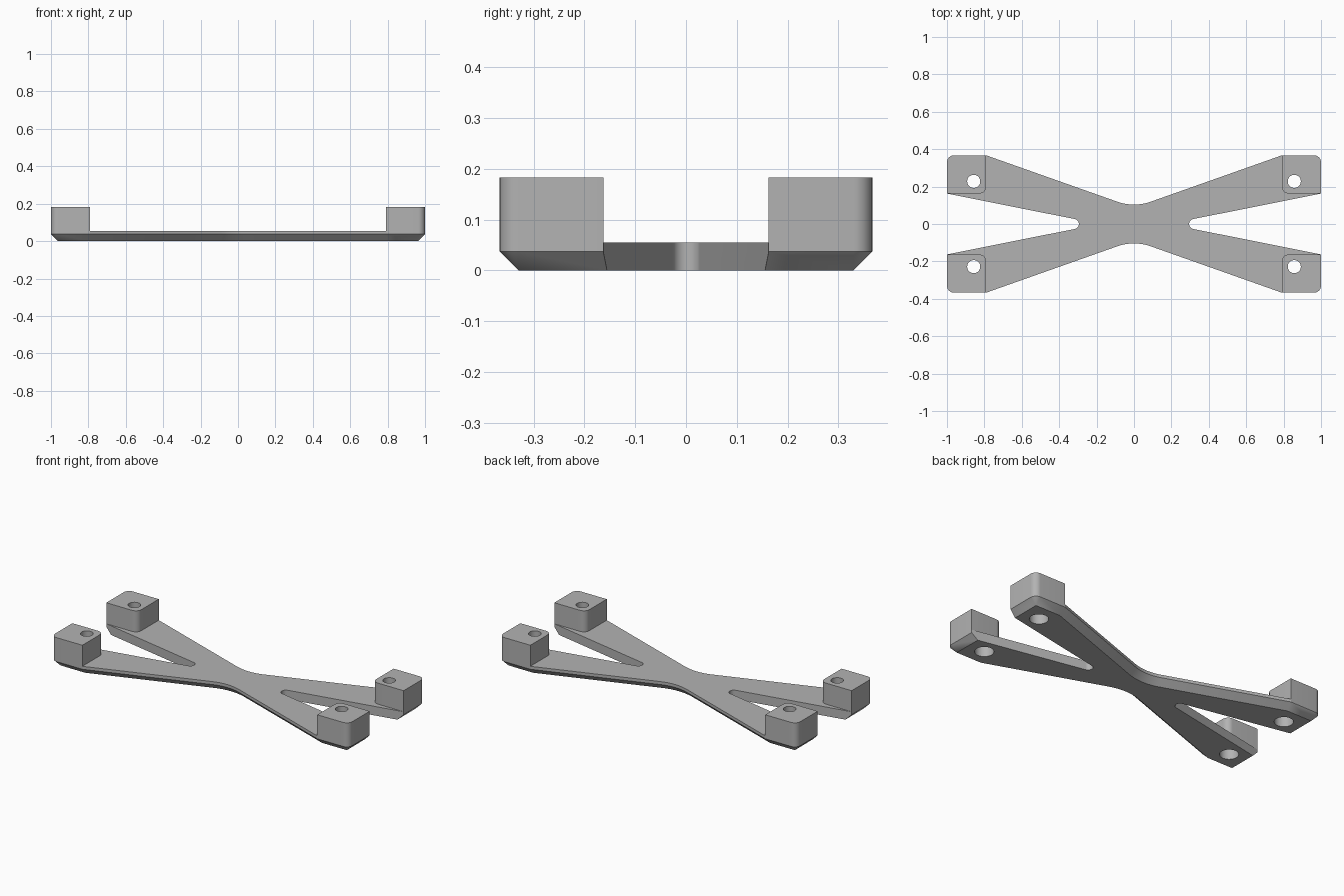
import bpy, bmesh
from math import sin, cos, tan, atan2, pi, radians

cube = bpy.data.objects.get("Cube")
if cube:
    bpy.data.objects.remove(cube)

HALF_Y, PLATE, CHAMFER, TOP = 0.367, 0.055, 0.037, 0.183
INNER_X, INNER_Y, CORNER = 0.79, 0.163, 0.037
HOLE = (0.857, 0.228)
WAIST, WAIST_R, WAIST_X = 0.104, 0.27, 0.09
SLOT_X, SLOT_R = 0.295, 0.027

grey = bpy.data.materials.new("grey plastic")
grey.use_nodes = True
grey.diffuse_color = (0.45, 0.45, 0.45, 1)
grey.node_tree.nodes["Principled BSDF"].inputs["Base Color"].default_value = grey.diffuse_color


def arc(cx, cy, r, start, end, steps):
    angles = [start + (end - start) * i / steps for i in range(steps + 1)]
    return [(cx + r * cos(a), cy + r * sin(a)) for a in angles]


def loft(name, loops):
    """Stack equal outlines given as (points, z) and cap both ends."""
    bm = bmesh.new()
    rings = [[bm.verts.new((x, y, z)) for x, y in pts] for pts, z in loops]
    n = len(rings[0])
    for low, high in zip(rings, rings[1:]):
        for i in range(n):
            j = (i + 1) % n
            bm.faces.new((low[i], low[j], high[j], high[i]))
    bm.faces.new(rings[0])
    bm.faces.new(rings[-1])
    bmesh.ops.remove_doubles(bm, verts=bm.verts, dist=1e-5)
    bmesh.ops.recalc_face_normals(bm, faces=bm.faces)
    mesh = bpy.data.meshes.new(name)
    bm.to_mesh(mesh)
    bm.free()
    obj = bpy.data.objects.new(name, mesh)
    bpy.context.collection.objects.link(obj)
    mesh.materials.append(grey)
    return obj


def plate_outline(inset):
    """Cross outline; only the outer edges and arm ends move in by inset."""
    slope = atan2(HALF_Y - WAIST - WAIST_R * (1 - cos(radians(19.3))), INNER_X - WAIST_X)
    r = WAIST_R + inset
    pts = arc(0, WAIST + WAIST_R, r, -pi / 2, -pi / 2 + slope, 6)
    pts.append((INNER_X + inset * tan(slope / 2), HALF_Y - inset))
    pts += arc(1 - CORNER, HALF_Y - CORNER, CORNER - inset, pi / 2, 0, 8)
    lean = radians(11.2)
    pts.append((1 - inset, INNER_Y - inset * tan(lean)))
    pts += arc(SLOT_X + SLOT_R, 0, SLOT_R, pi / 2 + lean, pi, 8)
    # mirror the quarter around both axes, dropping shared points
    half = pts + [(x, -y) for x, y in reversed(pts[:-1])]
    return half + [(-x, y) for x, y in reversed(half[1:-1])]


def drill(obj, spots):
    """Cut a through hole with a wider recess from below at each spot."""
    for x, y in spots:
        for r, low, high in ((0.035, -0.1, 0.3), (0.052, -0.1, 0.1)):
            cutter = loft("hole_cutter", [(arc(x, y, r, 0, 2 * pi * 31 / 32, 31), z)
                                          for z in (low, high)])
            cutter.hide_render = True
            mod = obj.modifiers.new("hole", 'BOOLEAN')
            mod.operation, mod.solver, mod.object = 'DIFFERENCE', 'EXACT', cutter
            bpy.context.view_layer.objects.active = obj
            bpy.ops.object.modifier_apply(modifier=mod.name)
            bpy.data.objects.remove(cutter)


def smooth(obj):
    bpy.ops.object.select_all(action='DESELECT')
    obj.select_set(True)
    bpy.context.view_layer.objects.active = obj
    bpy.ops.object.shade_smooth_by_angle(angle=radians(15))


# Cross-shaped base plate with a chamfered underside
corners = [("front_right", -1, -1), ("front_left", 1, -1),
           ("back_right", -1, 1), ("back_left", 1, 1)]
base = loft("cross_plate", [(plate_outline(CHAMFER), 0), (plate_outline(0), CHAMFER),
                            (plate_outline(0), PLATE)])
drill(base, [(HOLE[0] * sx, HOLE[1] * sy) for _, sx, sy in corners])
smooth(base)

# Corner blocks, rounded on two opposite corners
block = [(1, INNER_Y)]
block += arc(1 - CORNER, HALF_Y - CORNER, CORNER, 0, pi / 2, 8)
block.append((INNER_X, HALF_Y))
block += arc(INNER_X + CORNER, INNER_Y + CORNER, CORNER, pi, 3 * pi / 2, 8)
for name, sx, sy in corners:
    outline = [(x * sx, y * sy) for x, y in block]
    post = loft(name + "_block", [(outline, PLATE), (outline, TOP)])
    drill(post, [(HOLE[0] * sx, HOLE[1] * sy)])
    smooth(post)
